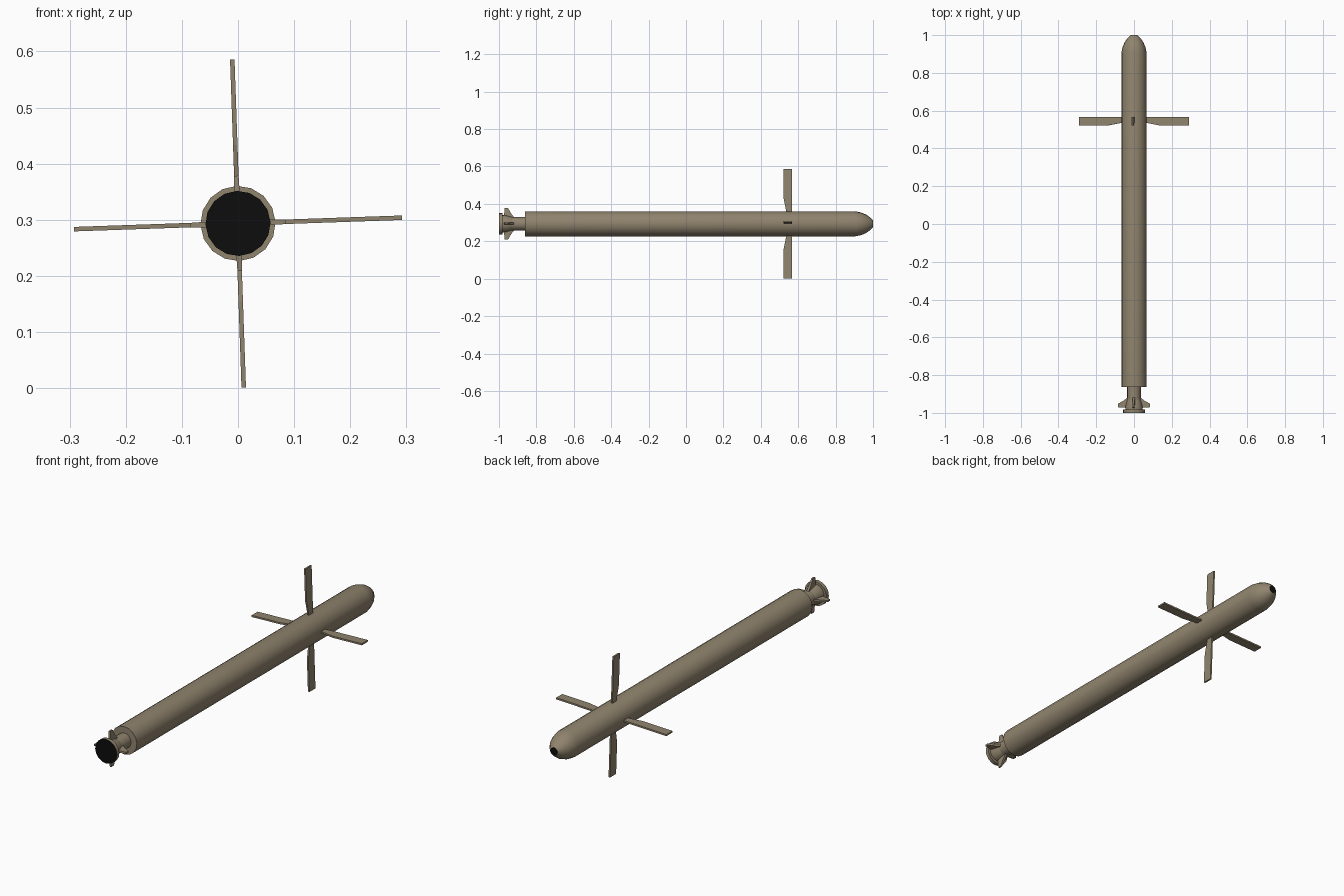
import bpy, bmesh, math
from mathutils import Matrix

if "Cube" in bpy.data.objects:
    bpy.data.objects.remove(bpy.data.objects["Cube"])

ZC = 0.2935                    # height of the body axis
ROLL = math.radians(-2)        # whole airframe is rolled slightly
SIDES = 16


def material(name, rgb):
    m = bpy.data.materials.new(name)
    m.diffuse_color = (*rgb, 1)
    m.use_nodes = True
    m.node_tree.nodes["Principled BSDF"].inputs["Base Color"].default_value = m.diffuse_color
    return m


TAN = material("drab tan", (0.28, 0.23, 0.155))
BLACK = material("black", (0.004, 0.004, 0.004))


def finish(name, bm, mats, smooth=None):
    bmesh.ops.recalc_face_normals(bm, faces=bm.faces)
    me = bpy.data.meshes.new(name)
    bm.to_mesh(me)
    bm.free()
    for m in mats:
        me.materials.append(m)
    ob = bpy.data.objects.new(name, me)
    bpy.context.collection.objects.link(ob)
    if smooth:
        bpy.ops.object.select_all(action='DESELECT')
        ob.select_set(True)
        bpy.context.view_layer.objects.active = ob
        bpy.ops.object.shade_smooth_by_angle(angle=math.radians(smooth))
    return ob


def lathe(name, profile, black_y=None, sides=SIDES):
    """Closed solid of (y, radius) rings; the cap at black_y is black."""
    bm = bmesh.new()
    rings = []
    for y, r in profile:
        rings.append([bm.verts.new((r * math.cos(a), y, ZC + r * math.sin(a)))
                      for a in (2 * math.pi * i / sides - ROLL for i in range(sides))])
    for a, b in zip(rings, rings[1:]):
        for i in range(sides):
            j = (i + 1) % sides
            bm.faces.new((a[i], a[j], b[j], b[i]))
    for ring in (rings[0], rings[-1]):
        f = bm.faces.new(ring)
        if black_y is not None and abs(ring[0].co.y - black_y) < 1e-4:
            f.material_index = 1
    return finish(name, bm, [TAN, BLACK], 40)


def blade(name, sections, k):
    """Fin lofted through (radius, y_min, y_max, thickness) and turned k quarters."""
    bm = bmesh.new()
    rings = []
    for r, y0, y1, t in sections:
        rings.append([bm.verts.new((r, y, z)) for y, z in
                      ((y0, -t / 2), (y1, -t / 2), (y1, t / 2), (y0, t / 2))])
    for a, b in zip(rings, rings[1:]):
        for i in range(4):
            j = (i + 1) % 4
            bm.faces.new((a[i], a[j], b[j], b[i]))
    bm.faces.new(rings[0])
    bm.faces.new(rings[-1])
    bm.transform(Matrix.Translation((0, 0, ZC)) @
                 Matrix.Rotation(ROLL + k * math.pi / 2, 4, 'Y'))
    return finish(name, bm, [TAN])


# main tube with rounded nose and black seeker tip
lathe("body_tube", [(-0.862, 0.067), (0.905, 0.067), (0.935, 0.061), (0.962, 0.050),
                    (0.985, 0.034), (1.0, 0.018)], 1.0)

# narrow tail boom, flared collar and end disc
lathe("tail_boom", [(-0.975, 0.036), (-0.85, 0.036)])
lathe("tail_collar", [(-0.982, 0.046), (-0.965, 0.046), (-0.93, 0.036)])
lathe("tail_disc", [(-1.0, 0.058), (-0.982, 0.058)], -1.0)

# four long wings and four small tail fins
for k, side in enumerate(("right", "bottom", "left", "top")):
    blade("wing_" + side, [(0.05, 0.537, 0.566, 0.006), (0.075, 0.534, 0.567, 0.008),
                           (0.14, 0.521, 0.567, 0.008), (0.2925, 0.521, 0.567, 0.008)], k)
    blade("tail_fin_" + side, [(0.03, -0.975, -0.915, 0.012), (0.055, -0.972, -0.935, 0.010),
                               (0.085, -0.970, -0.952, 0.008)], k)
